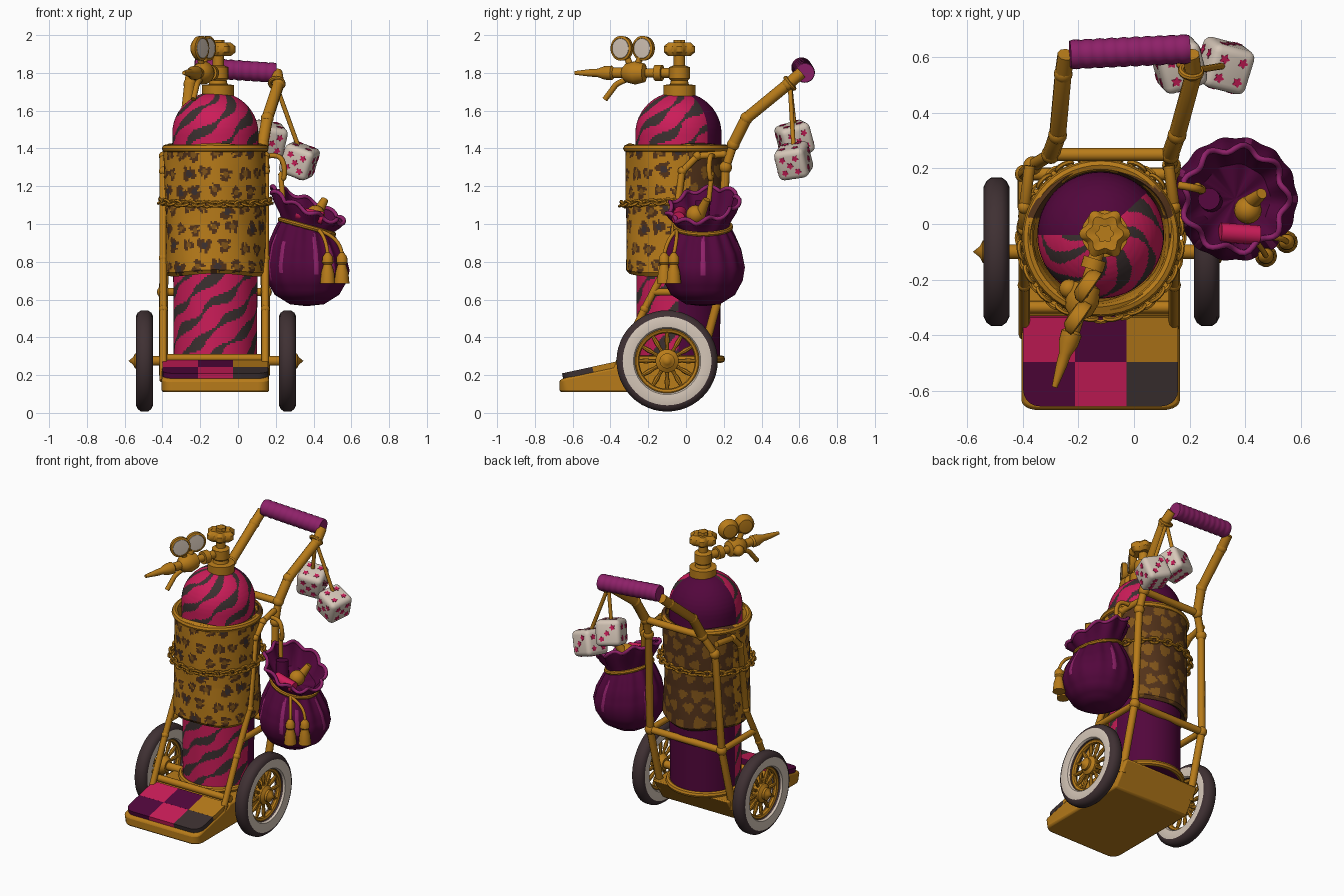
import bpy, bmesh, random
from math import sin, cos, pi, atan2, hypot
from mathutils import Vector, Matrix, Euler

if "Cube" in bpy.data.objects:
    bpy.data.objects.remove(bpy.data.objects["Cube"])
random.seed(4)


def material(name, *rgb):
    m = bpy.data.materials.new(name)
    m.use_nodes = True
    m.diffuse_color = (*rgb, 1)
    m.node_tree.nodes["Principled BSDF"].inputs["Base Color"].default_value = (*rgb, 1)
    return m


gold = material("old gold", .48, .2, .01)
pink = material("hot pink", .6, .012, .1)
purple = material("deep purple", .085, .002, .045)
magenta = material("magenta", .27, .015, .14)
charcoal = material("charcoal", .045, .03, .03)
rubber = material("tyre rubber", .05, .03, .033)
cream = material("cream", .67, .57, .48)
brown = material("dark brown", .085, .032, .01)
bronze = material("bronze", .22, .09, .01)


def finish(name, bm, mats, rule=None, loc=(0, 0, 0), rot=(0, 0, 0)):
    """Turn a bmesh into a named, smooth shaded object."""
    bmesh.ops.remove_doubles(bm, verts=bm.verts, dist=.00005)
    bmesh.ops.recalc_face_normals(bm, faces=bm.faces)
    for f in bm.faces:
        f.smooth = True
        if rule:
            f.material_index = rule(f.calc_center_median())
    mesh = bpy.data.meshes.new(name)
    bm.to_mesh(mesh)
    bm.free()
    mesh.set_sharp_from_angle(angle=.7)
    for m in mats:
        mesh.materials.append(m)
    ob = bpy.data.objects.new(name, mesh)
    ob.location, ob.rotation_euler = loc, rot
    bpy.context.collection.objects.link(ob)
    return ob


def spin(bm, profile, segs=24, matrix=Matrix(), closed=False, wave=None, mat=0):
    """Revolve (radius, height) points around z; wave alters each point by angle."""
    rings = []
    for r, z in profile:
        ring = []
        for i in range(segs):
            a = 2 * pi * i / segs
            rr, zz = wave(a, r, z) if wave else (r, z)
            ring.append(bm.verts.new(matrix @ Vector((rr * cos(a), rr * sin(a), zz))))
        rings.append(ring)
    pairs = list(zip(rings, rings[1:])) + ([(rings[-1], rings[0])] if closed else [])
    for low, high in pairs:
        for i in range(segs):
            j = (i + 1) % segs
            bm.faces.new((low[i], low[j], high[j], high[i])).material_index = mat


def lathe(name, profile, mats, segs=24, loc=(0, 0, 0), rot=(0, 0, 0), closed=False, wave=None, rule=None):
    bm = bmesh.new()
    spin(bm, profile, segs, closed=closed, wave=wave)
    return finish(name, bm, mats, rule, loc, rot)


def circle(big, small, n=8):
    return [(big + small * cos(2 * pi * i / n), small * sin(2 * pi * i / n)) for i in range(n)]


def aim(direction):
    return Vector(direction).to_track_quat("Z", "Y").to_euler()


def bar(name, a, b, r, mat=gold, end=None):
    a, b = Vector(a), Vector(b)
    n = (b - a).length
    return lathe(name, [(0, 0), (r, 0), (end or r, n), (0, n)], [mat], 14, a, aim(b - a))


def ball(name, loc, r, mat=gold):
    pts = [(r * sin(pi * i / 8), -r * cos(pi * i / 8)) for i in range(9)]
    return lathe(name, pts, [mat], 16, loc)


def tube(name, pts, r, mat=gold, kind="POLY", cyclic=False):
    cu = bpy.data.curves.new(name, "CURVE")
    cu.dimensions, cu.bevel_depth, cu.bevel_resolution, cu.use_fill_caps = "3D", r, 3, True
    s = cu.splines.new(kind)
    s.points.add(len(pts) - 1)
    for p, co in zip(s.points, pts):
        p.co = (*co, 1)
    s.use_cyclic_u = cyclic
    s.use_endpoint_u, s.order_u, s.resolution_u, s.use_smooth = True, 3, 6, True
    cu.materials.append(mat)
    ob = bpy.data.objects.new(name, cu)
    bpy.context.collection.objects.link(ob)
    bpy.ops.object.select_all(action="DESELECT")
    ob.select_set(True)
    bpy.context.view_layer.objects.active = ob
    bpy.ops.object.convert(target="MESH")


def dense(pts, step):
    out = []
    for a, b in zip(pts, pts[1:]):
        n = max(1, round(hypot(b[0] - a[0], b[1] - a[1]) / step))
        out += [(a[0] + (b[0] - a[0]) * i / n, a[1] + (b[1] - a[1]) * i / n) for i in range(n)]
    return out + [pts[-1]]


# Gas cylinder: striped pink front, purple back
def stripes(c):
    a = atan2(c.x, -c.y)
    if c.y > (max(0, .9 * c.x) if c.z > 1 else 0):
        return 1
    s = sin(46 * c.z - 7.5 * a + .5 * sin(5 * a + 9 * c.z) + .35 * sin(31 * c.z + 4 * a))
    return 2 if s > .42 + .5 * sin(4 * a + 17 * c.z) else 0


dome = [(.228 * cos(pi * i / 24), 1.48 + .22 * sin(pi * i / 24)) for i in range(13)]
lathe("cylinder", dense([(0, .27), (.22, .27)] + dome, .01), [pink, purple, charcoal], 160, (-.12, -.04, 0), rule=stripes)
lathe("cylinder_foot_ring", circle(.228, .02), [gold], 40, (-.12, -.04, .285), closed=True)

# Spotted wrap
R = .268
spots = [((i + .5 * (k % 2) + random.uniform(-.15, .15)) * 2 * pi * R / 16, .775 + .1 * k + random.uniform(-.015, .015),
          random.uniform(.8, 1.15)) for k in range(7) for i in range(16)]


def rosettes(c):
    u, turn, back = (atan2(c.y, c.x) % (2 * pi)) * R, 2 * pi * R, c.y > .07
    best = (9, 0, 0)
    for x, z, size in spots:
        dx = (u - x + turn / 2) % turn - turn / 2
        d = hypot(dx, c.z - z) / size
        if d < best[0]:
            best = (d, atan2(c.z - z, dx) + 40 * x, size)
    d, a, size = best
    edge = .036 + .006 * sin(3 * a) + .003 * sin(7 * a)
    if hypot(c.x, c.y) < .25 or d > edge:
        return 2 if back else 0
    if back:
        return 3
    if d < .017:
        return 1 if size > 1.06 else 3
    return 2 if sin(2 * a) > -.9 else 0


cuff = [(.222, .75), (.255, .73), (.272, .75), (.264, 1), (.27, 1.38), (.272, 1.41), (.25, 1.42), (.238, 1.39), (.225, 1.3)]
lathe("spotted_wrap", dense(cuff, .0085), [gold, charcoal, brown, bronze], 200, (-.12, -.05, 0), rule=rosettes,
      wave=lambda a, r, z: (r + .004 * sin(5 * a + 8 * z), z + .008 * sin(3 * a)))
lathe("wrap_rim", circle(.262, .021), [gold], 48, (-.12, -.05, 1.4), closed=True)

# Chain around the wrap
bm = bmesh.new()
for i in range(40):
    a = 2 * pi * i / 40
    m = (Matrix.Translation((.287 * cos(a), .287 * sin(a), .015 * sin(a))) @ Matrix.Rotation(a + pi / 2, 4, "Z")
         @ Matrix.Rotation(pi / 2 * (i % 2) + .6, 4, "X") @ Matrix.Diagonal((1.5, 1, 1, 1)))
    spin(bm, circle(.018, .0085, 6), 12, m, True)
finish("chain", bm, [gold], loc=(-.12, -.05, 1.12))

# Valve, hand wheel and regulator
lathe("valve_body", [(0, 1.66), (.085, 1.66), (.085, 1.735), (.05, 1.74), (.045, 1.76), (.055, 1.77), (.055, 1.83),
                     (.03, 1.84), (.03, 1.9), (0, 1.9)], [gold], 16, (-.105, -.035, 0))
lathe("hand_wheel", [(0, 1.9), (.06, 1.89), (.082, 1.91), (.082, 1.94), (.06, 1.96), (.03, 1.955), (.03, 1.975), (0, 1.975)],
      [gold], 48, (-.105, -.035, 0), wave=lambda a, r, z: (r * (1 + .13 * cos(6 * a)), z))
start, ahead, face = Vector((-.11, -.03, 1.8)), Vector((-.3, -.95, 0)), Vector((.82, -.57, 0))
lathe("regulator", [(0, 0), (.026, 0), (.026, .1), (.042, .1), (.042, .14), (.024, .14), (.024, .19), (.05, .2), (.062, .25),
                    (.05, .3), (.028, .32), (.028, .37), (.038, .38), (.036, .42), (.022, .46), (.02, .5), (.01, .585), (0, .585)],
      [gold], 20, start, aim(ahead))
tube("trigger", [start + ahead * t + Vector((0, 0, h)) for t, h in ((.28, -.03), (.35, -.05), (.38, -.09), (.42, -.14))], .015, kind="NURBS")
ball("regulator_knob", start + ahead * .25 - face * .06, .035)
for t in (.2, .32):
    spot = start + ahead * t + Vector((0, 0, .13))
    bar("gauge_stem", start + ahead * .26, spot, .017)
    bm = bmesh.new()
    spin(bm, [(0, -.03), (.045, -.025), (.064, -.005), (.066, .02), (.054, .024), (.052, .018), (0, .018)], 28)
    spin(bm, [(.052, .018), (.052, .024), (0, .026)], 28, mat=1)
    finish("gauge", bm, [gold, cream], loc=spot, rot=aim(face))

# Hand truck frame
for s in (-1, 1):
    x = -.125 + .27 * s
    post = [(x, .06, .2), (x, .18, .64), (-.115 + .25 * s, .21, 1.3), (-.085 + .215 * s, .25, 1.42),
            (-.06 + .215 * s, .32, 1.56), (-.02 + .235 * s, .54, 1.74), (-.02 + .225 * s, .61, 1.8)]
    tube("back_post", post[:4], .024)
    tube("handle_arm", post[3:], .031)
    rail = [(x, -.4, .17), (x, -.22, .55), (x, -.08, .82), (x, -.02, 1.28), (x, .06, 1.36), (x + .02 * -s, .21, 1.37)]
    tube("front_rail", rail, .02)
    bar("side_brace", (x, .18, .64), (x, -.18, .64), .02)
    for p in post[1:-1] + rail[1:5]:
        ball("frame_joint", p, .034 if p in post else .024)
for y, z, half, r in ((.18, .64, .27, .023), (.25, 1.42, .21, .023), (-.3, .29, .28, .022)):
    mid = -.085 if z > 1 else -.125
    bar("cross_bar", (mid - half, y, z), (mid + half, y, z), r)
grip_a, grip_b = Vector((-.23, .61, 1.83)), Vector((.2, .63, 1.8))
n = (grip_b - grip_a).length
lathe("handle_grip", [(0, 0)] + [(.05 + .004 * abs(sin(pi * i / 4)), n * i / 40) for i in range(41)] + [(0, n)],
      [magenta], 20, grip_a, aim(grip_b - grip_a))

# Toe plate with patchwork cushion
bm = bmesh.new()
outline = [(-.67, .11), (-.67, .175), (-.64, .185), (-.34, .25), (-.32, .27), (.13, .27), (.02, .11)]
ends = [[bm.verts.new((x, y, z)) for y, z in outline] for x in (-.405, .165)]
for ring in ends:
    bm.faces.new(ring)
for i in range(len(outline)):
    j = (i + 1) % len(outline)
    bm.faces.new((ends[0][i], ends[0][j], ends[1][j], ends[1][i]))
corners = [e for e in bm.edges if all(v.co.y < -.66 for v in e.verts) and abs(e.verts[0].co.z - e.verts[1].co.z) > .05]
bmesh.ops.bevel(bm, geom=corners, offset=.06, segments=5, profile=.5, affect="EDGES")
plate = finish("toe_plate", bm, [gold])
soft = plate.modifiers.new("soft edges", "BEVEL")
soft.width, soft.segments = .012, 2
quilt = ((purple, pink, charcoal), (pink, purple, gold))
for row, colours in enumerate(quilt):
    for col, colour in enumerate(colours):
        bm = bmesh.new()
        bmesh.ops.create_cube(bm, size=1, matrix=Matrix.Diagonal((.186, .164, .04, 1)))
        outer = [e for e in bm.edges if abs(e.verts[0].co.z - e.verts[1].co.z) > .005 and row == 0
                 and col != 1 and e.verts[0].co.y < 0 and e.verts[0].co.x * (col - 1) > 0]
        if outer:
            bmesh.ops.bevel(bm, geom=outer, offset=.06, segments=5, profile=.5, affect="EDGES")
        finish("quilt_patch", bm, [colour], loc=(-.306 + .186 * col, -.572 + .16 * row, .207 + .035 * row), rot=(.213, 0, 0))

# Wheels and axle
half = [(.17, .03), (.178, .04), (.235, .046), (.255, .036), (.268, .018)]
tyre = half + [(r, -h) for r, h in reversed(half)]
bar("axle", (-.52, -.1, .275), (.28, -.1, .275), .026)
for side, x in ((-1, -.495), (1, .262)):
    at, turn = (x, -.1, .275), (0, side * pi / 2, 0)
    lathe("tyre", tyre, [rubber, cream], 48, at, turn, True,
          rule=lambda c: int(.17 < hypot(c.x, c.y) < .235 and abs(c.z) > .02))
    bm = bmesh.new()
    spin(bm, circle(.165, .018), 40, closed=True)
    spin(bm, [(0, -.04), (.04, -.04), (.062, -.01), (.062, .02), (.04, .035), (.04, .05), (.02, .06), (0, .085)], 20)
    for i in range(12):
        m = Matrix.Rotation(pi * i / 6, 4, "Z") @ Matrix.Rotation(pi / 2, 4, "Y")
        spin(bm, [(.012, .05), (.009, .08), (.014, .11), (.008, .16)], 8, m)
    finish("wheel_hub_and_spokes", bm, [gold], loc=at, rot=turn)

# Drawstring bag with a tilted neck
bx, by = .365, .09


def pleats(a, r, z):
    return r * (1 + .1 * max(0, z - .6) * cos(14 * a)), z - .28 * r * cos(a) * max(0, (z - .7) / .28)


def ruffle(a, r, z):
    t = max(0, (z - .98) / .11)
    return r * (1 + .07 * t * cos(9 * a)), z - .28 * r * cos(a) + t * (.04 * cos(a - 2.4) + .012 * sin(9 * a))


def sheen(c):
    a = atan2(c.y, c.x)
    return int(cos(14 * a) > .8 and sin(5 * a + 1) > .2 and .72 < c.z < .93 + .03 * sin(9 * a))


sack = [(0, .565), (.09, .575), (.17, .625), (.212, .7), (.222, .77), (.202, .86), (.165, .94), (.14, .985), (0, .985)]
lathe("bag_body", dense(sack, .03), [purple, magenta], 112, (bx, by, 0), wave=pleats, rule=sheen)
lathe("bag_ruffle", [(.135, .97), (.145, 1.01), (.175, 1.06), (.188, 1.1), (.178, 1.1), (.16, 1.06), (.125, 1.01), (0, .99)],
      [purple], 72, (bx, by, 0), wave=ruffle)
rim = []
for i in range(72):
    a = pi * i / 36
    r, z = ruffle(a, .183, 1.1)
    rim.append((bx + r * cos(a), by + r * sin(a), z))
tube("bag_rim", rim, .011, magenta, cyclic=True)
lathe("bag_drawstring", circle(.147, .013), [gold], 40, (bx, by, .985), (0, .27, 0), True)
tube("bag_strap", [(.16, .14, 1.36), (.22, .13, 1.37), (.25, .12, 1.3), (.24, .13, 1.22), (.22, .14, 1.3), (.24, .12, 1.12)], .014, kind="NURBS")
for x, y in ((.475, -.115), (.55, -.065)):
    lathe("tassel", [(0, 0), (.04, 0), (.034, .06), (.022, .1), (.03, .11), (.028, .14), (.014, .16), (0, .17)], [gold], 14, (x, y, .685))
    tube("tassel_cord", [(x, y, .84), (x - .01, y + .02, .93), (.43, -.05, .965)], .01, kind="NURBS")
bar("bag_pink_roll", (.31, -.03, 1.06), (.45, -.04, 1.03), .035, pink)
bar("bag_bottle_neck", (.4, .06, 1.02), (.46, .11, 1.13), .035, gold, .02)
ball("bag_gold_bead", (.41, .05, 1.05), .05)
bar("bag_dark_jar", (.28, .08, 1), (.27, .09, 1.12), .04, purple)

# Hanging dice with star pips
facing = [(0, 0, 0), (pi, 0, 0), (pi / 2, 0, 0), (-pi / 2, 0, 0), (0, pi / 2, 0), (0, -pi / 2, 0)]
for at, turn in (((.16, .575, 1.45), (.3, .15, .3)), ((.325, .57, 1.335), (.15, .35, -.25))):
    bm = bmesh.new()
    bmesh.ops.create_cube(bm, size=.165)
    bmesh.ops.bevel(bm, geom=bm.edges[:], offset=.03, segments=4, profile=.5, affect="EDGES")
    for count, look in zip((4, 6, 5, 3, 5, 4), facing):
        pips = [(0, 0)] * (count % 2) + [(1, 1), (-1, -1)]
        pips += [(1, -1), (-1, 1)] * (count > 3) + [(1, 0), (-1, 0)] * (count == 6)
        for u, v in pips:
            m = Euler(look).to_matrix().to_4x4() @ Matrix.Translation((.036 * u, .036 * v, .081))
            spin(bm, [(.015, 0), (.015, .004), (0, .004)], 20, m, wave=lambda a, r, z: (r * (1 + .3 * cos(5 * a)), z), mat=1)
    finish("die", bm, [cream, pink], loc=at, rot=turn)
    tube("die_cord", [(.2, .55, 1.74), (at[0], at[1], at[2] + .06)], .012)
lathe("cord_loop", circle(.036, .012), [gold], 20, (.205, .55, 1.745), aim((.1, .75, .6)), True)
